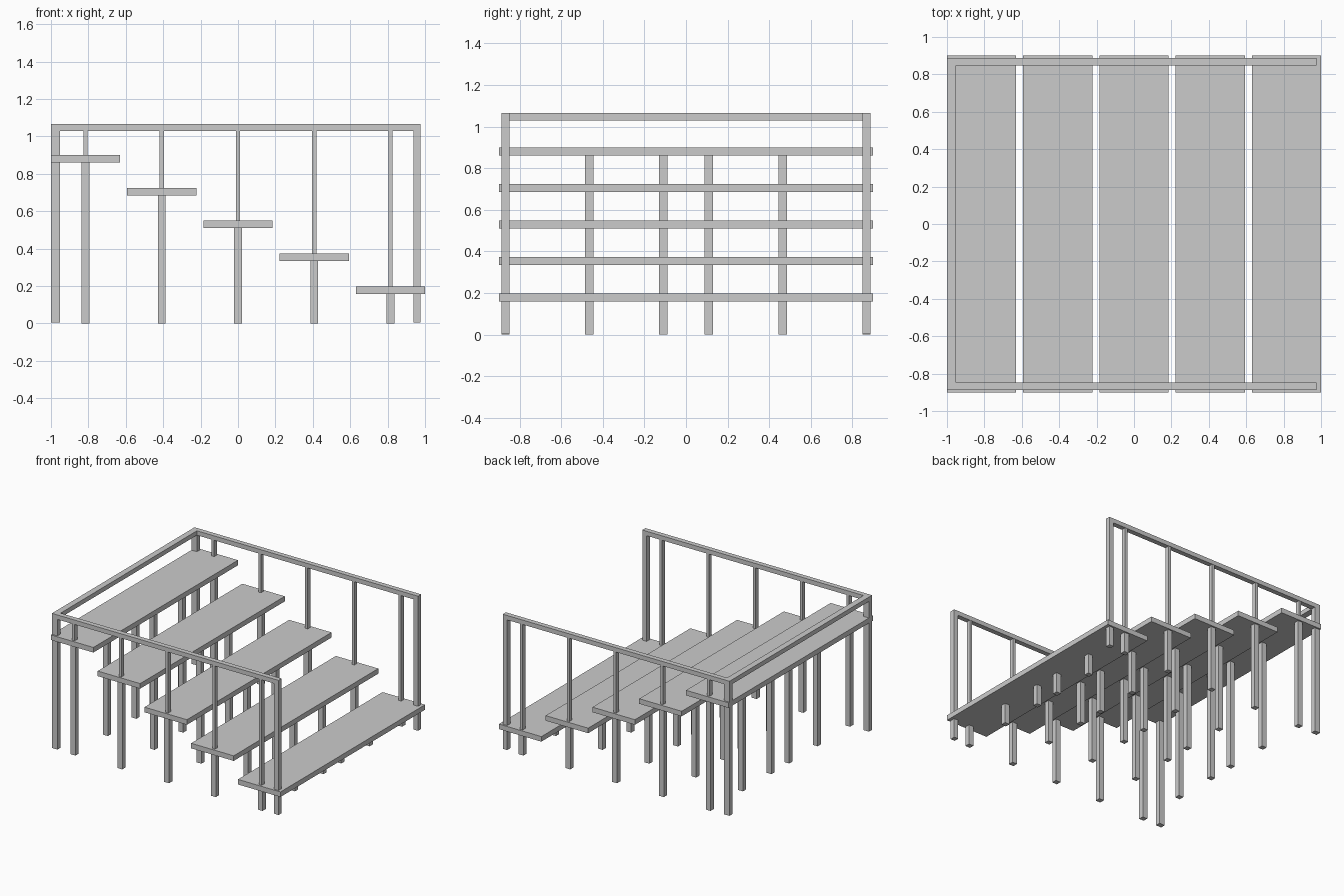
import bpy

if "Cube" in bpy.data.objects:
    bpy.data.objects.remove(bpy.data.objects["Cube"])


def box(name, x, y, z):
    """Box from (min, max) ranges on each axis."""
    v = [(a, b, c) for a in x for b in y for c in z]
    f = [(0, 1, 3, 2), (4, 6, 7, 5), (0, 4, 5, 1),
         (2, 3, 7, 6), (0, 2, 6, 4), (1, 5, 7, 3)]
    me = bpy.data.meshes.new(name)
    me.from_pydata(v, [], f)
    ob = bpy.data.objects.new(name, me)
    bpy.context.collection.objects.link(ob)
    return ob


def span(c, w):
    return (c - w / 2, c + w / 2)


RAIL_Z = (1.03, 1.065)
SIDE_Y, SIDE_W = 0.868, 0.039

# Five stepped benches, each on six legs, with thin balusters above
for i in range(5):
    x = -0.815 + i * 0.4075
    top = 0.9 - i * 0.1755
    box("bench_board", span(x, 0.37), (-0.9, 0.9), (top - 0.04, top))
    for s in (-1, 1):
        for y in (0.11, 0.465, SIDE_Y):
            box("leg", span(x, 0.042), span(s * y, 0.04),
                (0.0, top - 0.04))
        box("baluster", span(x, 0.023), span(s * SIDE_Y, 0.034),
            (top, RAIL_Z[0]))

# Side handrails and their full-height end posts
for s in (-1, 1):
    y = span(s * SIDE_Y, SIDE_W)
    box("side_handrail", (-1.0, 0.975), y, RAIL_Z)
    box("tall_end_post", (-1.0, -0.952), y, (0.005, RAIL_Z[0]))
    box("low_end_post", (0.937, 0.975), y, (0.005, RAIL_Z[0]))

# Handrail along the highest bench
inner = SIDE_Y - SIDE_W / 2
box("back_handrail", (-1.0, -0.952), (-inner, inner), RAIL_Z)
